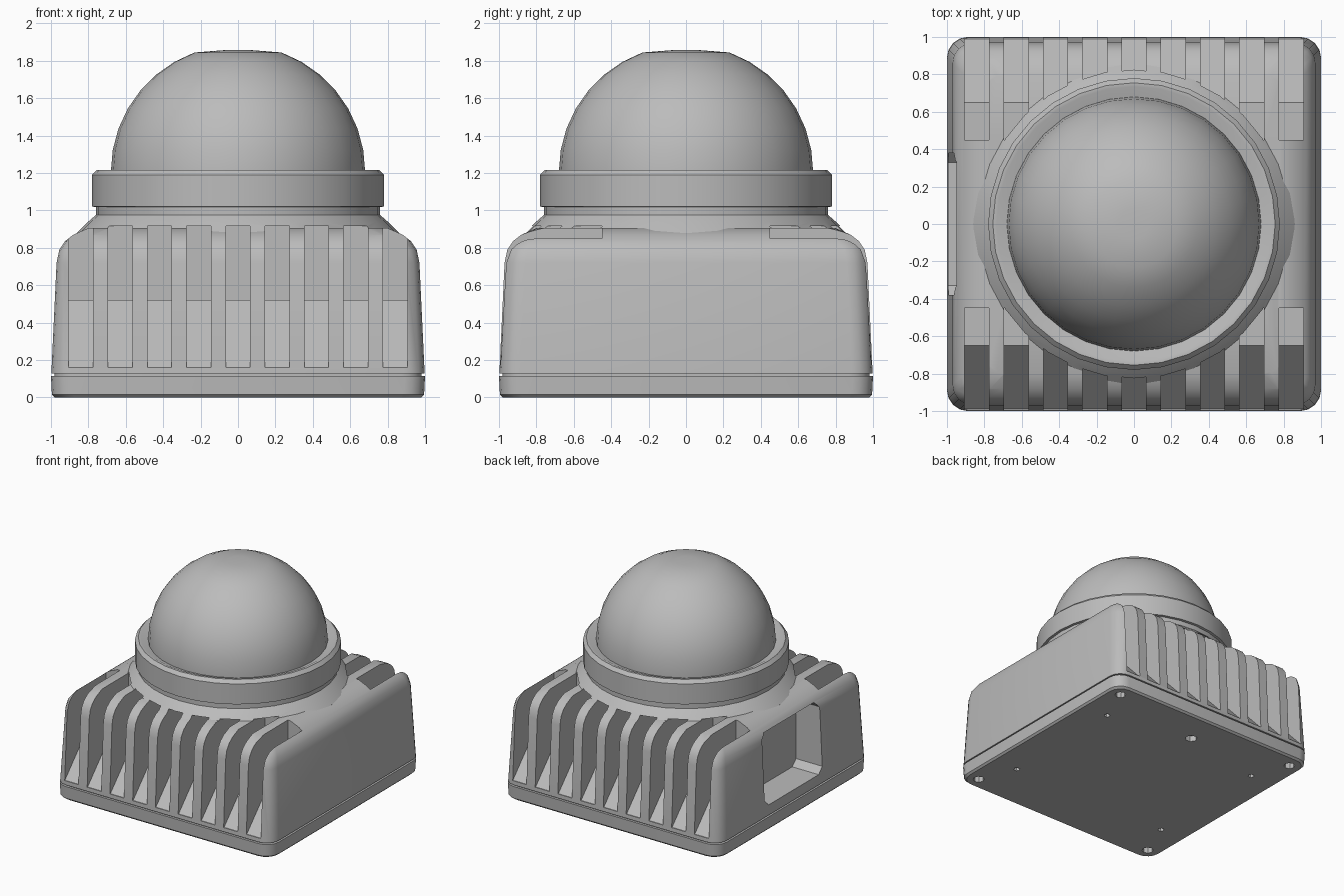
import bpy
import bmesh
from math import sin, cos, pi, radians

old = bpy.data.objects.get("Cube")
if old:
    bpy.data.objects.remove(old, do_unlink=True)

grey = bpy.data.materials.new("housing_grey")
grey.use_nodes = True
COLOUR = (0.5, 0.5, 0.5, 1)
grey.diffuse_color = COLOUR
grey.node_tree.nodes["Principled BSDF"].inputs["Base Color"].default_value = COLOUR


def finish(name, bm):
    bmesh.ops.recalc_face_normals(bm, faces=bm.faces)
    mesh = bpy.data.meshes.new(name)
    bm.to_mesh(mesh)
    bm.free()
    mesh.materials.append(grey)
    obj = bpy.data.objects.new(name, mesh)
    bpy.context.collection.objects.link(obj)
    return obj


def add_loft(bm, rings):
    """Skin closed loops of points and cap both ends."""
    loops = [[bm.verts.new(p) for p in ring] for ring in rings]
    n = len(loops[0])
    for a, b in zip(loops, loops[1:]):
        for i in range(n):
            j = (i + 1) % n
            bm.faces.new((a[i], a[j], b[j], b[i]))
    bm.faces.new(loops[0][::-1])
    bm.faces.new(loops[-1])


def circle(r, z, sides, cx=0, cy=0):
    return [(cx + r * cos(2 * pi * i / sides), cy + r * sin(2 * pi * i / sides), z)
            for i in range(sides)]


def rounded_square(half, z, corner=0.11, steps=4):
    points = []
    for q in range(4):
        mid = pi / 4 + q * pi / 2
        cx = (half - corner) * (1 if cos(mid) > 0 else -1)
        cy = (half - corner) * (1 if sin(mid) > 0 else -1)
        for s in range(steps + 1):
            a = (q + s / steps) * pi / 2
            points.append((cx + corner * cos(a), cy + corner * sin(a), z))
    return points


def lofted(name, rings):
    bm = bmesh.new()
    add_loft(bm, rings)
    return finish(name, bm)


def cut(obj, cutter):
    mod = obj.modifiers.new("cut", 'BOOLEAN')
    mod.operation = 'DIFFERENCE'
    mod.solver = 'EXACT'
    mod.object = cutter
    bpy.context.view_layer.objects.active = obj
    bpy.ops.object.modifier_apply(modifier=mod.name)


# Base plate, shadow gap and main housing
base_plate = lofted("base_plate", [rounded_square(h, z) for h, z in
                    [(0.98, 0), (0.995, 0.015), (1.0, 0.115)]])
gap = lofted("base_gap", [rounded_square(0.98, z) for z in (0.1, 0.14)])
housing = lofted("housing", [rounded_square(h, z) for h, z in
                 [(0.998, 0.127), (0.97, 0.72), (0.955, 0.79), (0.925, 0.835),
                  (0.88, 0.87), (0.8, 0.905)]])

# Conical shoulder and neck under the ring
shoulder = lofted("shoulder", [circle(r, z, 32) for r, z in
                  [(0.86, 0.84), (0.86, 0.88), (0.8, 0.94), (0.76, 0.975), (0.76, 1.04)]])

# Cooling slots on the front and back, and the side window
bm = bmesh.new()
slot = [(1.1, 0.16), (0.99, 0.16), (0.65, 0.52), (0.45, 0.52), (0.45, 0.915), (1.1, 0.915)]
for side in (-1, 1):
    for k in range(-4, 5):
        add_loft(bm, [[(k * 0.21 + dx, side * y, z) for y, z in slot]
                      for dx in (-0.065, 0.065)])
# window outline with clipped corners
w, low, high, c = 0.38, 0.21, 0.8, 0.05
outline = [(-w + c, low), (w - c, low), (w, low + c), (w, high - c),
           (w - c, high), (-w + c, high), (-w, high - c), (-w, low + c)]
add_loft(bm, [[(x, y, z) for y, z in outline] for x in (-1.1, -0.75)])
cutter = finish("slot_cutter", bm)
cutter.hide_render = True
cut(housing, cutter)
cut(shoulder, cutter)
bpy.data.objects.remove(cutter, do_unlink=True)

# Screw recesses in the underside
bm = bmesh.new()
for sx in (-1, 1):
    for sy in (-1, 1):
        add_loft(bm, [circle(0.045, z, 8, sx * 0.88, sy * 0.88) for z in (-0.05, 0.07)])
        add_loft(bm, [circle(0.025, z, 6, sx * 0.75, sy * 0.56) for z in (-0.05, 0.05)])
add_loft(bm, [circle(0.05, z, 6, 0, 0.71) for z in (-0.05, 0.05)])
cutter = finish("screw_cutter", bm)
cutter.hide_render = True
cut(base_plate, cutter)
bpy.data.objects.remove(cutter, do_unlink=True)

# Retaining ring with a shallow lip
ring = lofted("retaining_ring", [circle(r, z, 32) for r, z in
              [(0.74, 1.015), (0.78, 1.02), (0.78, 1.19), (0.755, 1.217),
               (0.735, 1.217), (0.69, 1.195)]])

# Dome with a slightly flattened crown
R, CENTRE = 0.68, 1.205
profile = [(R, 1.1)] + [(R * cos(radians(a)), CENTRE + R * sin(radians(a)))
                        for a in range(0, 71, 10)] + [(0.08, 1.856)]
dome = lofted("dome", [circle(r, z, 32) for r, z in profile])

# Smooth shading with sharp creases
bpy.ops.object.select_all(action='DESELECT')
for obj in (base_plate, gap, housing, shoulder, ring, dome):
    obj.select_set(True)
bpy.context.view_layer.objects.active = housing
bpy.ops.object.shade_smooth_by_angle(angle=radians(30))
